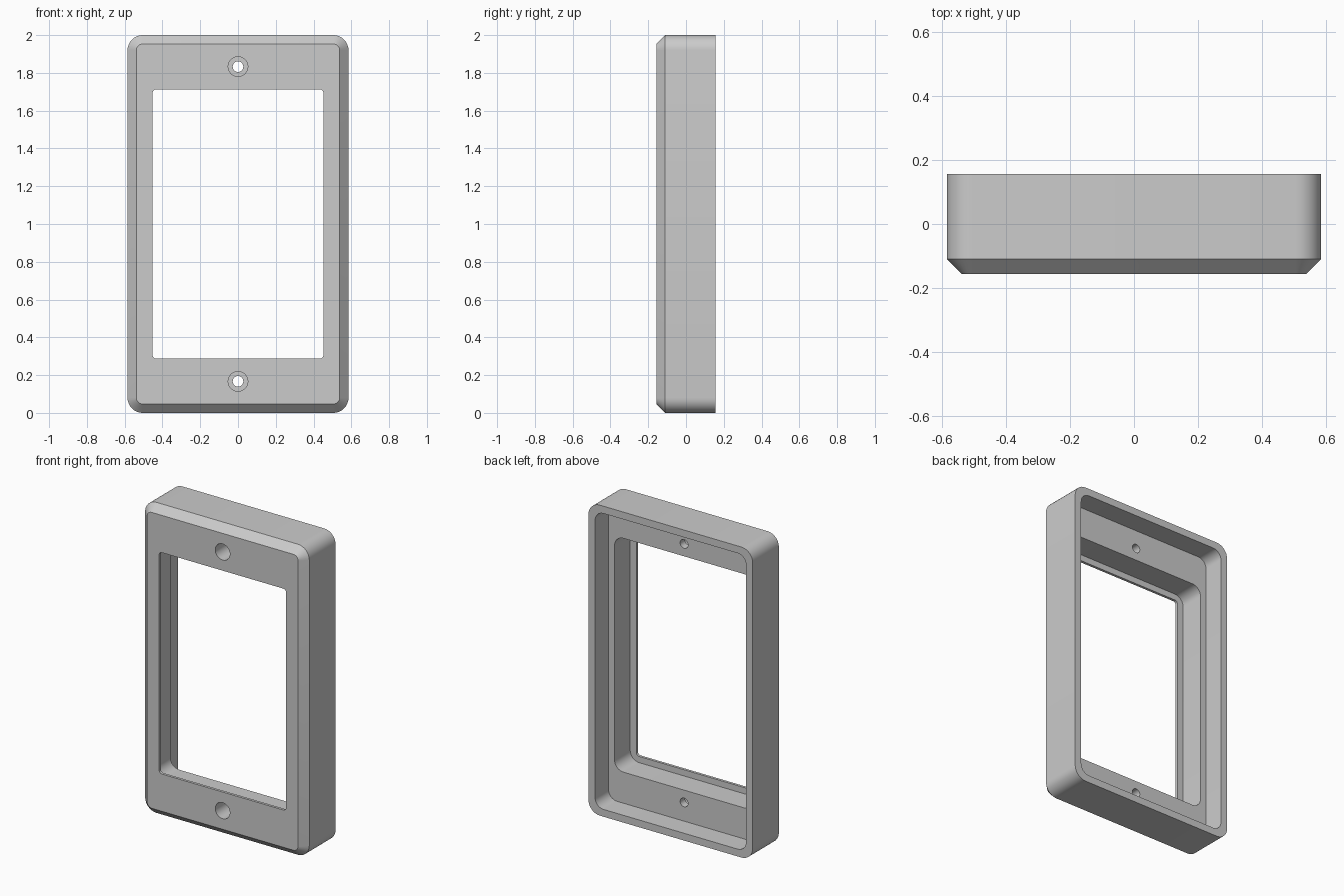
import bpy, bmesh
from math import sin, cos, pi, radians

cube = bpy.data.objects.get("Cube")
if cube:
    bpy.data.objects.remove(cube, do_unlink=True)

# Single grey finish
grey = bpy.data.materials.new("plain grey")
grey.use_nodes = True
grey.diffuse_color = (0.6, 0.6, 0.6, 1)
grey.node_tree.nodes["Principled BSDF"].inputs["Base Color"].default_value = grey.diffuse_color

W, D = 0.585, 0.157        # half width, half depth
WALL = 0.047               # wall thickness and chamfer size
LIP_Y, SHELF_Y = -0.14, 0.02
CORNER_STEPS = 8


def rounded_loop(bm, hw, hh, radius, y):
    """Rounded rectangle of vertices in the XZ plane, centred at z = 1."""
    verts = []
    corners = ((1, 1), (-1, 1), (-1, -1), (1, -1))
    for quarter, (sx, sz) in enumerate(corners):
        for i in range(CORNER_STEPS + 1):
            a = (quarter + i / CORNER_STEPS) * pi / 2
            x = sx * (hw - radius) + radius * cos(a)
            z = sz * (hh - radius) + radius * sin(a)
            verts.append(bm.verts.new((x, y, 1 + z)))
    return verts


# Frame: one closed cross-section swept round, as (half width, half height, corner radius, y)
sections = [
    (W, 1, 0.08, D),                                   # outer back rim
    (W, 1, 0.08, WALL - D),                            # chamfer start
    (W - WALL, 1 - WALL, 0.033, -D),                   # front face edge
    (0.452, 0.713, 0.02, -D),                          # window
    (0.452, 0.713, 0.02, LIP_Y),                       # thin lip
    (0.496, 0.753, 0.064, LIP_Y),                      # inner recess
    (0.496, 0.753, 0.064, SHELF_Y),                    # shelf
    (W - WALL, 1 - WALL, 0.06, SHELF_Y),               # back cavity
    (W - WALL, 1 - WALL, 0.06, D),
]
bm = bmesh.new()
loops = [rounded_loop(bm, *s) for s in sections]
for k, a in enumerate(loops):
    b = loops[(k + 1) % len(loops)]
    for i in range(len(a)):
        j = (i + 1) % len(a)
        bm.faces.new((a[i], a[j], b[j], b[i]))
bmesh.ops.recalc_face_normals(bm, faces=bm.faces)
mesh = bpy.data.meshes.new("cover_frame")
bm.to_mesh(mesh)
bm.free()
mesh.materials.append(grey)
frame = bpy.data.objects.new("cover_frame", mesh)
bpy.context.collection.objects.link(frame)
bpy.ops.object.select_all(action="DESELECT")
bpy.context.view_layer.objects.active = frame
frame.select_set(True)


def drill(radius, y0, y1, z):
    """Cut a round hole along Y."""
    bpy.ops.mesh.primitive_cylinder_add(vertices=40, radius=radius, depth=y1 - y0,
                                        location=(0, (y0 + y1) / 2, z),
                                        rotation=(radians(90), 0, 0))
    cutter = bpy.context.object
    cutter.name = "hole_cutter"
    cutter.hide_render = True
    cutter.data.materials.append(grey)
    mod = frame.modifiers.new("hole", "BOOLEAN")
    mod.operation = "DIFFERENCE"
    mod.solver = "EXACT"
    mod.object = cutter
    cutter.select_set(False)
    frame.select_set(True)
    bpy.context.view_layer.objects.active = frame
    bpy.ops.object.modifier_apply(modifier=mod.name)
    bpy.data.objects.remove(cutter, do_unlink=True)


# Screw holes with a deep counterbore from the front
for z in (1 - 0.833, 1 + 0.833):
    drill(0.028, -0.3, 0.1, z)
    drill(0.052, -0.3, -0.03, z)

bpy.ops.object.shade_smooth_by_angle(angle=radians(30))
